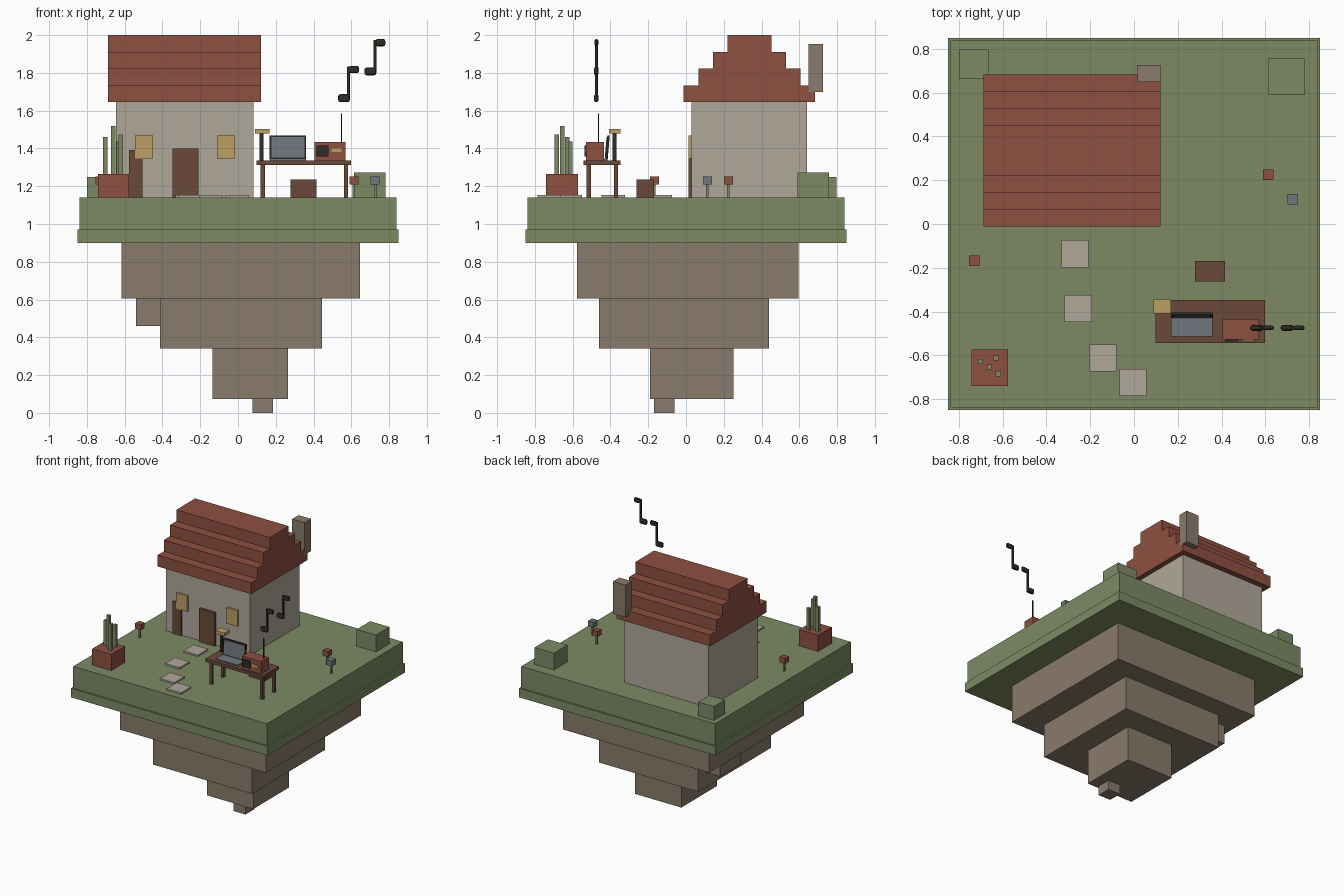
import bpy, bmesh, math
from mathutils import Matrix, Vector

if "Cube" in bpy.data.objects:
    bpy.data.objects.remove(bpy.data.objects["Cube"])


def material(name, r, g, b):
    lin = [(c / 255 / 12.92) if c / 255 <= 0.04045 else ((c / 255 + 0.055) / 1.055) ** 2.4 for c in (r, g, b)]
    m = bpy.data.materials.new(name)
    m.diffuse_color = (*lin, 1)
    m.use_nodes = True
    m.node_tree.nodes["Principled BSDF"].inputs["Base Color"].default_value = m.diffuse_color
    return m


GRASS = material("grass_green", 125, 138, 100)
ROCK = material("rock_brown", 137, 123, 107)
WALL = material("plaster", 176, 168, 154)
BRICK = material("brick_red", 142, 80, 65)
WOOD = material("dark_wood", 106, 73, 57)
TAN = material("warm_yellow", 188, 160, 100)
SLATE = material("slate_grey", 112, 119, 126)
DARK = material("charcoal", 46, 44, 38)


def box(name, mat, x, y, z, tilt=0, bevel=0):
    """Box from (min, max) ranges, optionally tilted about its x axis."""
    lo, hi = Vector((x[0], y[0], z[0])), Vector((x[1], y[1], z[1]))
    mesh = bpy.data.meshes.new(name)
    bm = bmesh.new()
    bmesh.ops.create_cube(bm, size=1, matrix=Matrix.Rotation(tilt, 4, 'X') @ Matrix.Diagonal((*(hi - lo), 1)))
    bm.to_mesh(mesh)
    bm.free()
    mesh.materials.append(mat)
    ob = bpy.data.objects.new(name, mesh)
    ob.location = (lo + hi) / 2
    bpy.context.collection.objects.link(ob)
    if bevel:
        mod = ob.modifiers.new("bevel", 'BEVEL')
        mod.width, mod.segments = bevel, 2
    return ob


def post(name, mat, cx, cy, w, z):
    return box(name, mat, (cx - w / 2, cx + w / 2), (cy - w / 2, cy + w / 2), z)


G = 1.14  # ground level

# Floating island
box("grass_slab", GRASS, (-.838, .838), (-.838, .838), (.97, G))
box("grass_rim", GRASS, (-.85, .85), (-.85, .85), (.90, .97))
box("rock_upper", ROCK, (-.616, .645), (-.577, .595), (.605, .90))
box("rock_middle", ROCK, (-.413, .444), (-.46, .44), (.342, .605))
box("rock_lower", ROCK, (-.136, .266), (-.191, .252), (.073, .342))
box("rock_tip", ROCK, (.078, .184), (-.17, -.062), (0, .073))
box("rock_side_lump", ROCK, (-.541, -.29), (.10, .35), (.46, .605))

# House with stepped roof
box("house_walls", WALL, (-.645, .083), (.03, .641), (G, 1.65))
for i in range(4):
    half = .348 - .0772 * i
    z = 1.646 + .0885 * i
    box(f"roof_step_{i + 1}", BRICK, (-.687, .122), (.336 - half, .336 + half), (z, z + .0885))
box("chimney", ROCK, (.015, .122), (.648, .726), (1.70, 1.953))
box("door", WOOD, (-.347, -.21), (.012, .031), (G, 1.40))
box("wall_plank", WOOD, (-.577, -.505), (.018, .031), (G, 1.392))
for n, x in (("left", -.546), ("right", -.112)):
    box(f"window_{n}", TAN, (x, x + .097), (.013, .031), (1.346, 1.468))

# Stepping stones
for i, (x, y) in enumerate([(-.27, -.136), (-.255, -.386), (-.141, -.612), (-.004, -.724)]):
    post(f"stepping_stone_{i + 1}", WALL, x, y, .124, (G, 1.153))

# Planter with tall stems
box("planter", BRICK, (-.742, -.576), (-.741, -.573), (G, 1.266))
for i, (x, y, top) in enumerate([(-.702, -.628, 1.46), (-.66, -.654, 1.518), (-.621, -.685, 1.475), (-.632, -.612, 1.437)]):
    post(f"plant_stem_{i + 1}", GRASS, x, y, .024, (1.26, top))

# Bushes
box("bush_small", GRASS, (-.80, -.664), (.662, .798), (G, 1.248))
box("bush_large", GRASS, (.613, .78), (.59, .756), (G, 1.272))

# Flowers
for i, (x, y, m) in enumerate([(.614, .224, BRICK), (.726, .113, SLATE), (-.731, -.167, BRICK)]):
    post(f"flower_stem_{i + 1}", GRASS, x, y, .013, (G, 1.212))
    post(f"flower_head_{i + 1}", m, x, y, .048, (1.21, 1.252))

# Stool and table
box("stool", WOOD, (.279, .416), (-.263, -.169), (G, 1.236))
box("table_top", WOOD, (.098, .598), (-.543, -.348), (1.313, 1.337))
for i, x in enumerate((.131, .571)):
    for j, y in enumerate((-.515, -.37)):
        post(f"table_leg_{i}{j}", WOOD, x, y, .022, (G, 1.314))

# Laptop
box("laptop_base", SLATE, (.169, .359), (-.514, -.415), (1.337, 1.346))
tilt = math.radians(-5)
box("laptop_lid", DARK, (.168, .361), (-.422, -.409), (1.342, 1.469), tilt)
box("laptop_screen", SLATE, (.177, .352), (-.4255, -.4215), (1.352, 1.46), tilt)

# Desk lamp
post("lamp_post", DARK, .124, -.378, .02, (1.337, 1.482))
box("lamp_shade", TAN, (.089, .168), (-.408, -.346), (1.48, 1.504))

# Radio
box("radio_body", BRICK, (.405, .57), (-.529, -.434), (1.337, 1.435))
box("radio_speaker", DARK, (.415, .478), (-.537, -.529), (1.358, 1.416))
box("radio_dial", TAN, (.496, .549), (-.534, -.529), (1.38, 1.40))
post("radio_antenna", DARK, .548, -.463, .007, (1.435, 1.586))

# Floating music notes
for i, (x, z) in enumerate([(.53, 1.645), (.67, 1.787)]):
    box(f"note_head_{i + 1}", DARK, (x, x + .062), (-.488, -.462), (z, z + .042), bevel=.012)
    box(f"note_stem_{i + 1}", DARK, (x + .047, x + .062), (-.482, -.467), (z + .028, z + .188), bevel=.003)
    box(f"note_flag_{i + 1}", DARK, (x + .058, x + .11), (-.485, -.464), (z + .154, z + .192), bevel=.01)
